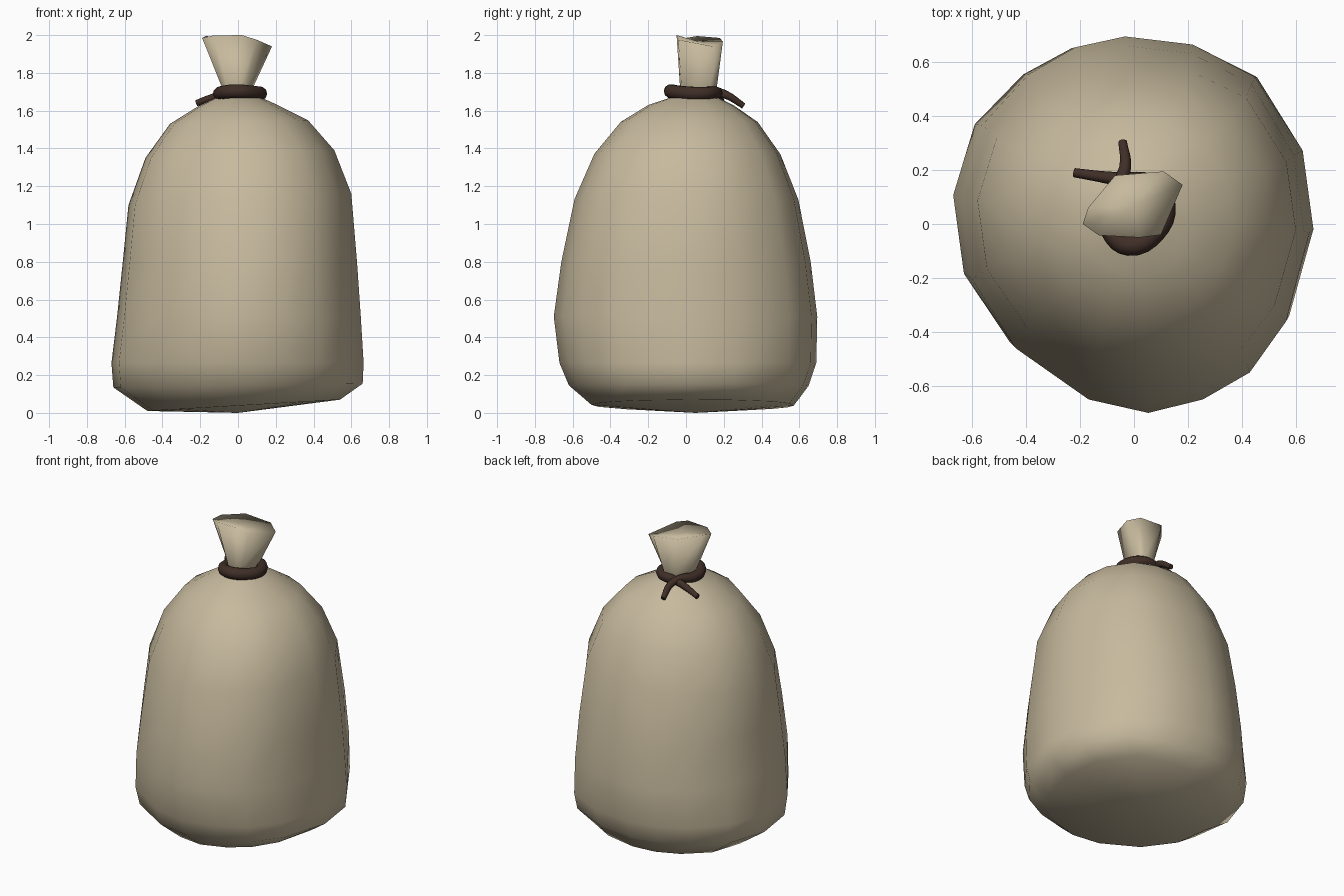
import bpy
import bmesh


def material(name, rgb):
    m = bpy.data.materials.new(name)
    m.diffuse_color = (*rgb, 1)
    return m


def loft(name, rings, bottom, top, mat):
    """Skin rings of equal point count, closing each end with a fan to a point."""
    bm = bmesh.new()
    loops = [[bm.verts.new(p) for p in r] for r in rings]
    n = len(loops[0])
    for a, b in zip(loops, loops[1:]):
        for i in range(n):
            j = (i + 1) % n
            bm.faces.new((a[i], a[j], b[j], b[i]))
    for loop, tip in ((loops[0], bottom), (loops[-1], top)):
        v = bm.verts.new(tip)
        for i in range(n):
            bm.faces.new((loop[i], loop[(i + 1) % n], v))
    bmesh.ops.recalc_face_normals(bm, faces=bm.faces)
    for f in bm.faces:
        f.smooth = True
    me = bpy.data.meshes.new(name)
    bm.to_mesh(me)
    bm.free()
    ob = bpy.data.objects.new(name, me)
    bpy.context.collection.objects.link(ob)
    me.materials.append(mat)
    return ob


cloth = material("sackcloth", (0.57, 0.49, 0.34))
cord = material("cord", (0.05, 0.027, 0.02))

# Irregular 16-sided plan outline of the sack
outline = [(-0.04, 0.70), (-0.23, 0.66), (-0.41, 0.56), (-0.59, 0.37),
           (-0.67, 0.10), (-0.63, -0.20), (-0.46, -0.46), (-0.18, -0.65),
           (0.05, -0.70), (0.26, -0.65), (0.44, -0.55), (0.58, -0.36),
           (0.67, -0.03), (0.63, 0.27), (0.46, 0.55), (0.22, 0.67)]

# Sack body: height, x range, y range, sideways tilt of each ring
profile = [(0.04, -0.48, 0.54, -0.50, 0.57, 0.03),
           (0.145, -0.66, 0.66, -0.62, 0.65, 0.01),
           (0.265, -0.67, 0.665, -0.67, 0.69, 0),
           (0.51, -0.64, 0.65, -0.70, 0.695, 0),
           (0.80, -0.61, 0.63, -0.66, 0.66, 0),
           (1.13, -0.58, 0.60, -0.59, 0.595, 0.03),
           (1.37, -0.49, 0.51, -0.485, 0.50, 0.02),
           (1.54, -0.36, 0.37, -0.345, 0.38, 0.01),
           (1.63, -0.20, 0.21, -0.20, 0.25, 0),
           (1.68, -0.09, 0.10, -0.05, 0.15, 0)]
rings = []
for z, x0, x1, y0, y1, tilt in profile:
    rings.append([((x0 + x1) / 2 + px / 0.67 * (x1 - x0) / 2,
                   (y0 + y1) / 2 + py / 0.70 * (y1 - y0) / 2,
                   z + tilt * px / 0.67) for px, py in outline])
loft("sack_body", rings, (0, 0.05, 0), (0, 0.05, 1.70), cloth)

# Flared gathered cloth above the tie
lip = [(-0.19, 0.00, 1.985), (-0.13, -0.042, 1.998), (0.02, -0.05, 2.0),
       (0.10, -0.04, 1.975), (0.18, 0.145, 1.94), (0.11, 0.195, 1.965),
       (-0.07, 0.18, 1.985), (-0.17, 0.06, 1.995)]
neck = [[(x * s, 0.06 + (y - 0.065) * t, z) for x, y, _ in lip]
        for z, s, t in ((1.66, 0.42, 0.75), (1.73, 0.46, 0.80))]
loft("gathered_top", neck + [lip], (0, 0.06, 1.65), (0, 0.07, 1.965), cloth)

# Cord wrapped once round the neck, its tails crossing at the back
path = [(-0.22, 0.19, 1.64, 0.017), (-0.14, 0.178, 1.668, 0.020),
        (-0.05, 0.165, 1.69, 0.026), (0.06, 0.15, 1.695, 0.034),
        (0.117, 0.07, 1.69, 0.037), (0.08, -0.03, 1.695, 0.038),
        (-0.02, -0.08, 1.703, 0.038), (-0.085, -0.03, 1.695, 0.036),
        (-0.095, 0.06, 1.69, 0.033), (-0.06, 0.14, 1.70, 0.028),
        (-0.033, 0.21, 1.685, 0.022), (-0.042, 0.305, 1.625, 0.016)]
cu = bpy.data.curves.new("tie_cord", 'CURVE')
cu.dimensions = '3D'
cu.bevel_depth = 1.0
cu.bevel_resolution = 3
cu.use_fill_caps = True
cu.resolution_u = 4
sp = cu.splines.new('BEZIER')
sp.bezier_points.add(len(path) - 1)
for bp, (x, y, z, r) in zip(sp.bezier_points, path):
    bp.co = (x, y, z)
    bp.radius = r
    bp.handle_left_type = bp.handle_right_type = 'AUTO'
tie = bpy.data.objects.new("tie_cord", cu)
bpy.context.collection.objects.link(tie)
cu.materials.append(cord)
